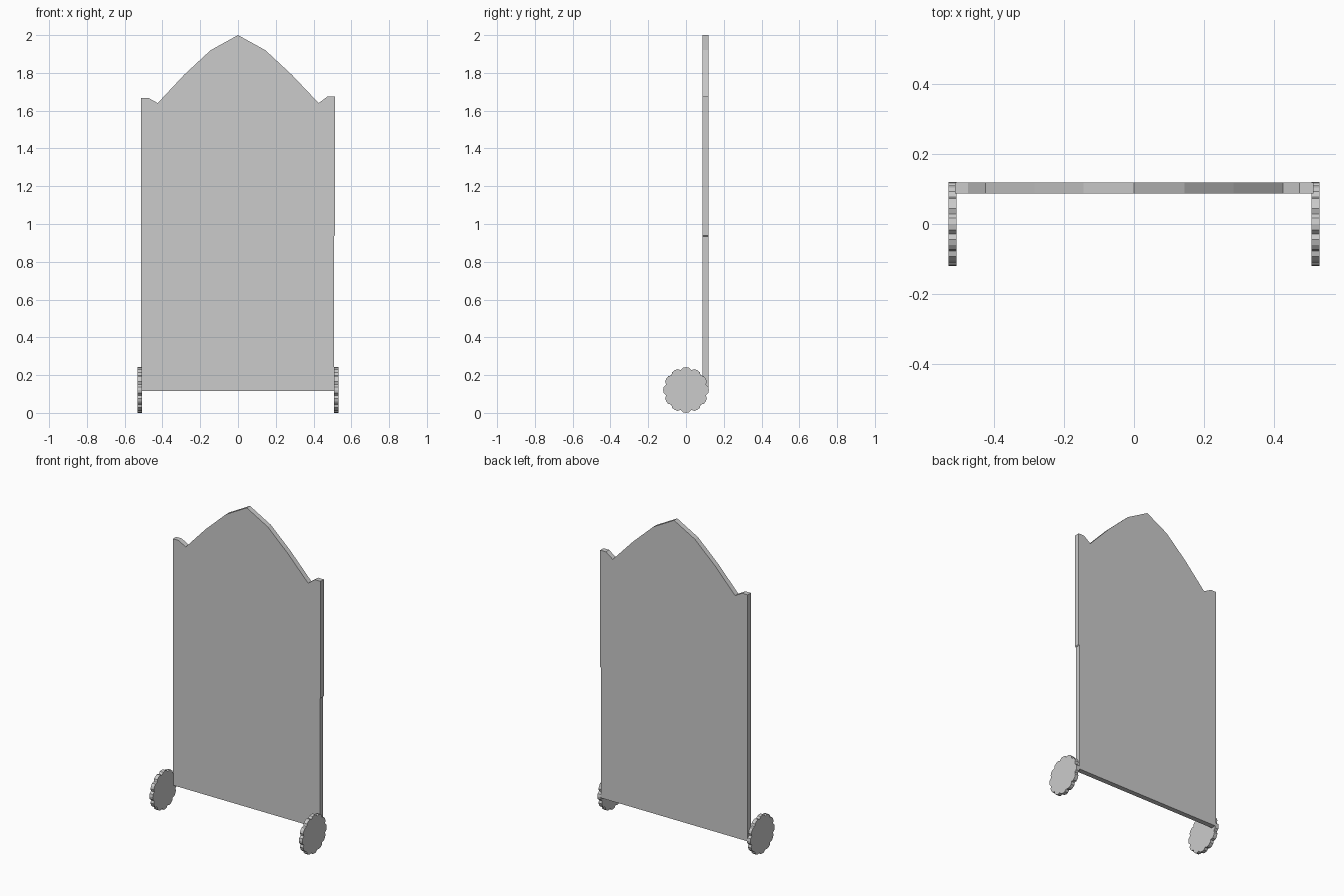
import bpy, bmesh
from math import sin, cos, tau
from mathutils import Vector

if "Cube" in bpy.data.objects:
    bpy.data.objects.remove(bpy.data.objects["Cube"])


def extrude_profile(name, points, offset):
    """Fill a closed outline and extrude it into a solid."""
    bm = bmesh.new()
    face = bm.faces.new([bm.verts.new(p) for p in points])
    ext = bmesh.ops.extrude_face_region(bm, geom=[face], use_keep_orig=True)
    verts = [g for g in ext["geom"] if isinstance(g, bmesh.types.BMVert)]
    bmesh.ops.translate(bm, verts=verts, vec=Vector(offset))
    bmesh.ops.recalc_face_normals(bm, faces=bm.faces)
    mesh = bpy.data.meshes.new(name)
    bm.to_mesh(mesh)
    bm.free()
    obj = bpy.data.objects.new(name, mesh)
    bpy.context.collection.objects.link(obj)
    return obj


# Tall back panel with a pointed crest and small shoulders
outline = [(-0.513, 0.117), (0.509, 0.117), (0.509, 0.935), (0.514, 0.94),
           (0.514, 1.675), (0.474, 1.675), (0.427, 1.64), (0.285, 1.79),
           (0.145, 1.92), (0, 2.0), (-0.145, 1.92), (-0.285, 1.79),
           (-0.425, 1.64), (-0.475, 1.668), (-0.513, 1.668)]
extrude_profile("back_panel", [(x, 0.087, z) for x, z in outline], (0, 0.032, 0))

# Scalloped discs at the lower corners
LOBES, CENTRE_Z = 12, 0.121
rim = []
for i in range(LOBES):
    for step, radius in ((-0.5, 0.109), (-0.27, 0.119), (0, 0.121), (0.27, 0.119)):
        a = tau * (i + step) / LOBES
        rim.append((radius * cos(a), CENTRE_Z + radius * sin(a)))
for side, label in ((-1, "left"), (1, "right")):
    extrude_profile(label + "_scalloped_disc",
                    [(side * 0.509, y, z) for y, z in rim], (side * 0.023, 0, 0))
